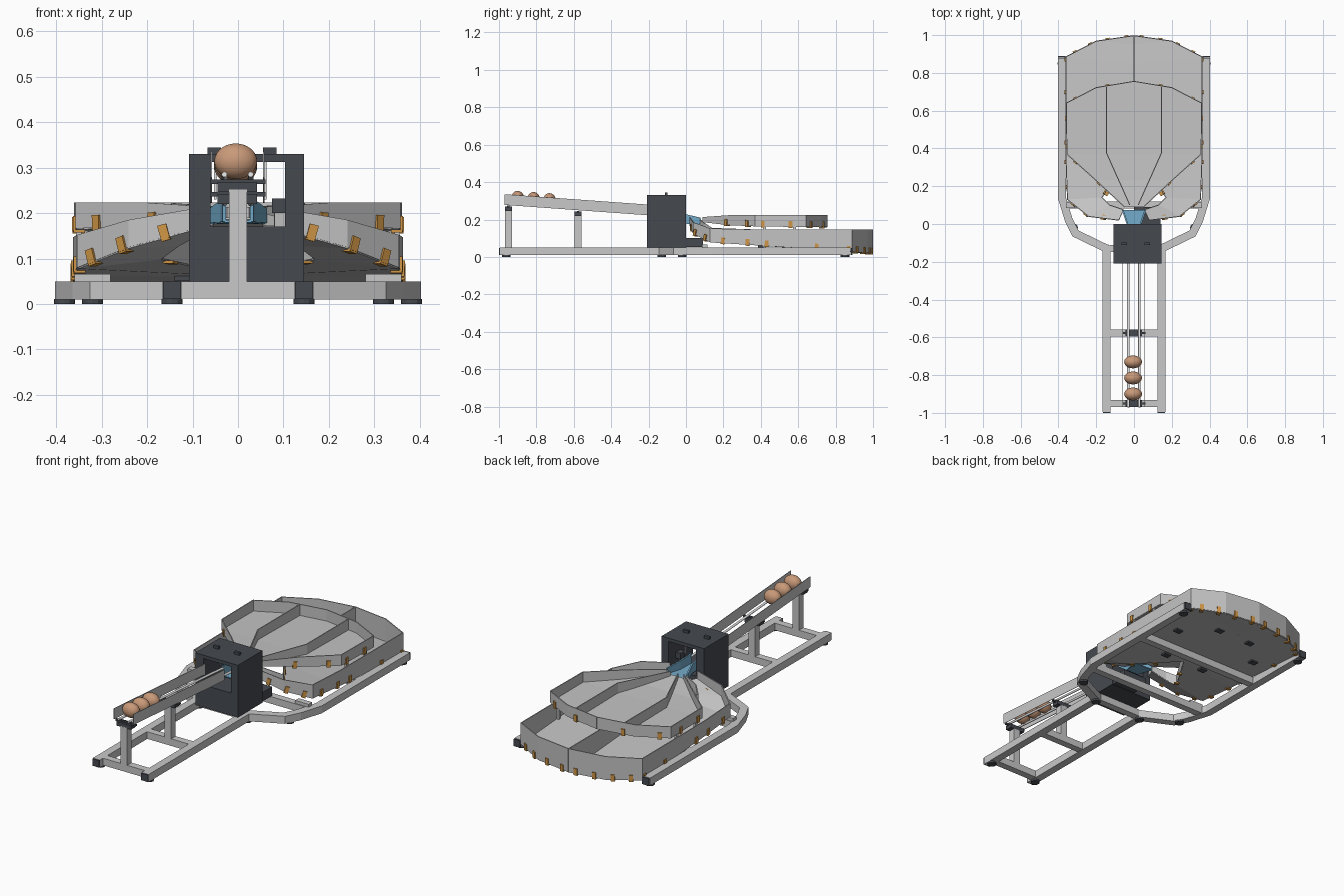
import bpy, bmesh, math
from mathutils import Vector, Matrix

cube = bpy.data.objects.get("Cube")
if cube:
    bpy.data.objects.remove(cube)


def material(name, r, g, b):
    m = bpy.data.materials.new(name)
    m.use_nodes = True
    m.diffuse_color = (r, g, b, 1)
    m.node_tree.nodes["Principled BSDF"].inputs["Base Color"].default_value = (r, g, b, 1)
    return m


FRAME = material("light grey metal", .58, .58, .58)
TRAY = material("tray grey", .55, .55, .55)
DARK = material("charcoal", .06, .068, .08)
ORANGE = material("orange clip", .62, .3, .06)
BLUE = material("blue plastic", .17, .4, .58)
EGG = material("brown eggshell", .58, .32, .19)
WHITE = material("white plastic", .8, .8, .8)


def make(name, bm, mat):
    bmesh.ops.remove_doubles(bm, verts=bm.verts, dist=.0001)
    bmesh.ops.recalc_face_normals(bm, faces=bm.faces)
    me = bpy.data.meshes.new(name)
    bm.to_mesh(me)
    bm.free()
    me.materials.append(mat)
    ob = bpy.data.objects.new(name, me)
    bpy.context.collection.objects.link(ob)
    return ob


def box(name, x0, x1, y0, y1, z0, z1, mat):
    bm = bmesh.new()
    bmesh.ops.create_cube(bm, size=1)
    for v in bm.verts:
        v.co = ((x0 + x1) / 2 + v.co.x * (x1 - x0), (y0 + y1) / 2 + v.co.y * (y1 - y0),
                (z0 + z1) / 2 + v.co.z * (z1 - z0))
    return make(name, bm, mat)


def flip(path):
    return [(-p[0],) + tuple(p[1:]) for p in path]


def ribbon(name, path, thick, mat):
    """Upright mitred wall along points (x, y, bottom, top)."""
    bm = bmesh.new()
    flat = [Vector(p[:2]) for p in path]
    normals = []
    for a, b in zip(flat, flat[1:]):
        d = (b - a).normalized()
        normals.append(Vector((-d.y, d.x)))
    rings = []
    for i, p in enumerate(path):
        n1, n2 = normals[max(i - 1, 0)], normals[min(i, len(normals) - 1)]
        n = (n1 + n2) / max(1 + n1.dot(n2), .4) * thick / 2
        rings.append([bm.verts.new((p[0] + s * n.x, p[1] + s * n.y, z))
                      for s, z in ((-1, p[2]), (1, p[2]), (1, p[3]), (-1, p[3]))])
    for a, b in zip(rings, rings[1:]):
        for k in range(4):
            bm.faces.new((a[k], a[(k + 1) % 4], b[(k + 1) % 4], b[k]))
    bm.faces.new(rings[0])
    bm.faces.new(rings[-1])
    return make(name, bm, mat)


def floor(name, path_a, path_b, mat):
    """Thin sheet lofted between the bottoms of two walls."""
    bm = bmesh.new()
    rows = [[bm.verts.new(p[:3]) for p in path] for path in (path_a, path_b)]
    for i in range(len(path_a) - 1):
        bm.faces.new((rows[0][i], rows[0][i + 1], rows[1][i + 1], rows[1][i]))
    ob = make(name, bm, mat)
    mod = ob.modifiers.new("thickness", 'SOLIDIFY')
    mod.thickness, mod.offset = .005, 0


def clips(name, path, spots):
    """Small L brackets along a wall; a spot is segment + fraction."""
    bm = bmesh.new()
    for s in spots:
        i = int(s)
        a, b = Vector(path[i][:3]), Vector(path[i + 1][:3])
        t = (b - a).normalized()
        n = Vector((t.y, -t.x, 0)).normalized()
        if path[0][0] < 0:
            n = -n
        up = t.cross(n).normalized()
        up = up if up.z > 0 else -up
        basis = Matrix((t, n, up)).transposed().to_4x4()
        for off, size in (((0, .005, .012), (.02, .006, .032)), ((0, -.006, -.005), (.02, .026, .006))):
            m = Matrix.Translation(a.lerp(b, s - i)) @ basis @ Matrix.Translation(off)
            bmesh.ops.create_cube(bm, size=1, matrix=m @ Matrix.Diagonal((*size, 1)))
    make(name, bm, ORANGE)


def cylinder(name, a, b, radius, mat, sides=12):
    a, b = Vector(a), Vector(b)
    bm = bmesh.new()
    m = Matrix.Translation((a + b) / 2) @ (b - a).to_track_quat('Z', 'Y').to_matrix().to_4x4()
    bmesh.ops.create_cone(bm, cap_ends=True, segments=sides, radius1=radius, radius2=radius,
                          depth=(b - a).length, matrix=m)
    return make(name, bm, mat)


# Base frame: side rails, cross bars, feet and end caps
rail = [(x, y, .01, .05) for x, y in ((.145, -.995), (.145, -.13), (.31, -.05), (.345, .02),
                                      (.382, .14), (.382, .88))]
for side, sx in (("left", 1), ("right", -1)):
    ribbon(side + "_frame_rail", rail if sx > 0 else flip(rail), .042, FRAME)
    for x, y in ((.145, -1), (.382, .883)):
        box(side + "_rail_cap", sx * x - .02, sx * x + .02, y - .001, y + .007, .011, .049, DARK)
    for x, y in ((.145, -.96), (.145, -.13), (.32, -.02), (.382, .85)):
        cylinder(side + "_foot", (sx * x, y, 0), (sx * x, y, .011), .023, DARK)
    box(side + "_tray_support", sx * .32 - .04, sx * .32 + .04, .085, .115, .05, .066, FRAME)
for y, half in ((-.95, .126), (-.577, .126), (-.13, .126), (.1, .36), (.5, .363)):
    box("frame_cross_bar", -half, half, y - .019, y + .019, .012, .05, FRAME)

# Feed track: posts, brackets, guide plates and rods
SLOPE = -.072


def track(y):
    return .28 + SLOPE * (y + .9)


for y in (-.95, -.577):
    z = track(y) - .012
    box("track_post", -.02, .02, y - .019, y + .019, .05, z - .02, FRAME)
    box("track_bracket", -.045, .042, y - .019, y + .019, z - .025, z - .003, DARK)
    box("track_tie", -.06, .06, y - .006, y + .006, z - .008, z + .002, DARK)
for x in (-.059, .057):
    plate = [(x, y, track(y) - .007, track(y) + .05) for y in (-.97, -.2)]
    ribbon("track_guide_plate", plate, .003, FRAME)
for x in (-.03, .028):
    cylinder("track_rod", (x, -.97, track(-.97)), (x, -.08, track(-.08)), .006, WHITE)

# Eggs
for y in (-.9, -.815, -.73):
    bm = bmesh.new()
    bmesh.ops.create_uvsphere(bm, u_segments=32, v_segments=20, radius=1)
    for v in bm.verts:
        v.co = (-.005 + v.co.x * .047, y + v.co.y * .034, track(y) + .034 + v.co.z * .039)
    egg = make("egg", bm, EGG)
    for p in egg.data.polygons:
        p.use_smooth = True

# Sorter housing, open front to back
box("housing_base", -.108, .145, -.208, 0, .05, .17, DARK)
box("housing_right_wall", -.108, -.06, -.208, 0, .17, .33, DARK)
box("housing_left_wall", .103, .145, -.208, 0, .17, .33, DARK)
box("housing_roof", -.06, .103, -.208, 0, .312, .33, DARK)
for x in (-.052, .07):
    box("roof_tab", x - .015, x + .015, -.112, -.098, .33, .344, DARK)
box("control_box", .0, .14, 0, .09, .052, .1, DARK)
box("servo", .075, .103, -.1, -.06, .2, .232, DARK)
for x in (-.05, .06):
    cylinder("servo_arm", (x, -.08, .312), (x, -.08, .23), .003, WHITE)

# Blue swinging diverter with flared outlet
gutter = [(.03, -.09, .182, .235), (.035, 0, .18, .228), (.06, .075, .178, .21)]
floor("diverter_floor", gutter, flip(gutter), BLUE)
for path in (gutter, flip(gutter)):
    ribbon("diverter_wall", path, .008, BLUE)

# Lower tray: two lanes that leave sideways and meet at a middle divider
outer = [(.08, .02, .17, .213), (.24, .04, .125, .185), (.352, .13, .08, .152),
         (.36, .35, .066, .147), (.36, .885, .03, .146), (.2, .968, .022, .146), (0, .997, .02, .146)]
inner = [(.055, .075, .17, .2), (.13, .1, .13, .18), (.17, .14, .1, .155), (0, .4, .063, .146),
         (0, .85, .03, .146), (0, .95, .022, .146), (0, .997, .02, .146)]
spots = (.5, 1.1, 1.7, 2.3, 2.9, 3.15, 3.65, 3.97, 4.3, 4.8, 5.3, 5.8)
for side, o, i in (("left", outer, inner), ("right", flip(outer), flip(inner))):
    ribbon(side + "_lower_tray_wall", o, .005, TRAY)
    ribbon(side + "_lower_inner_wall", i[:4], .005, TRAY)
    floor(side + "_lower_tray_floor", o, i, TRAY)
    clips(side + "_lower_clips", o, spots)
    clips(side + "_inner_clips", i, (2.1, 2.5))
    for x, y in ((.12, .4), (.25, .65), (.1, .8)):
        x = x if side == "left" else -x
        z = .066 - .067 * (y - .35)
        box(side + "_under_pad", x - .02, x + .02, y - .015, y + .015, z - .012, z - .001, DARK)
ribbon("lower_middle_divider", inner[3:], .005, TRAY)

# Upper tray: three lanes fanning out from the housing
rim = [(.05, .09, .188, .213), (.2, .23, .172, .223), (.355, .37, .166, .223),
       (.358, .64, .162, .223), (.2, .722, .161, .223), (0, .755, .16, .223)]
lane = [(.022, .1, .187, .213), (.145, .375, .166, .222), (.145, .732, .16, .222)]
floor("upper_tray_floor", rim, flip(rim), TRAY)
for side, r, d in (("left", rim, lane), ("right", flip(rim), flip(lane))):
    ribbon(side + "_upper_tray_wall", r, .005, TRAY)
    ribbon(side + "_upper_divider", d, .005, TRAY)
    clips(side + "_upper_clips", r, (.9, 1.7, 2.15, 2.7, 3.3, 4.3))
    for y in (.42, .58):
        x = .35 if side == "left" else -.35
        box(side + "_tray_spacer", x - .006, x + .006, y - .008, y + .008, .05, .165, FRAME)
